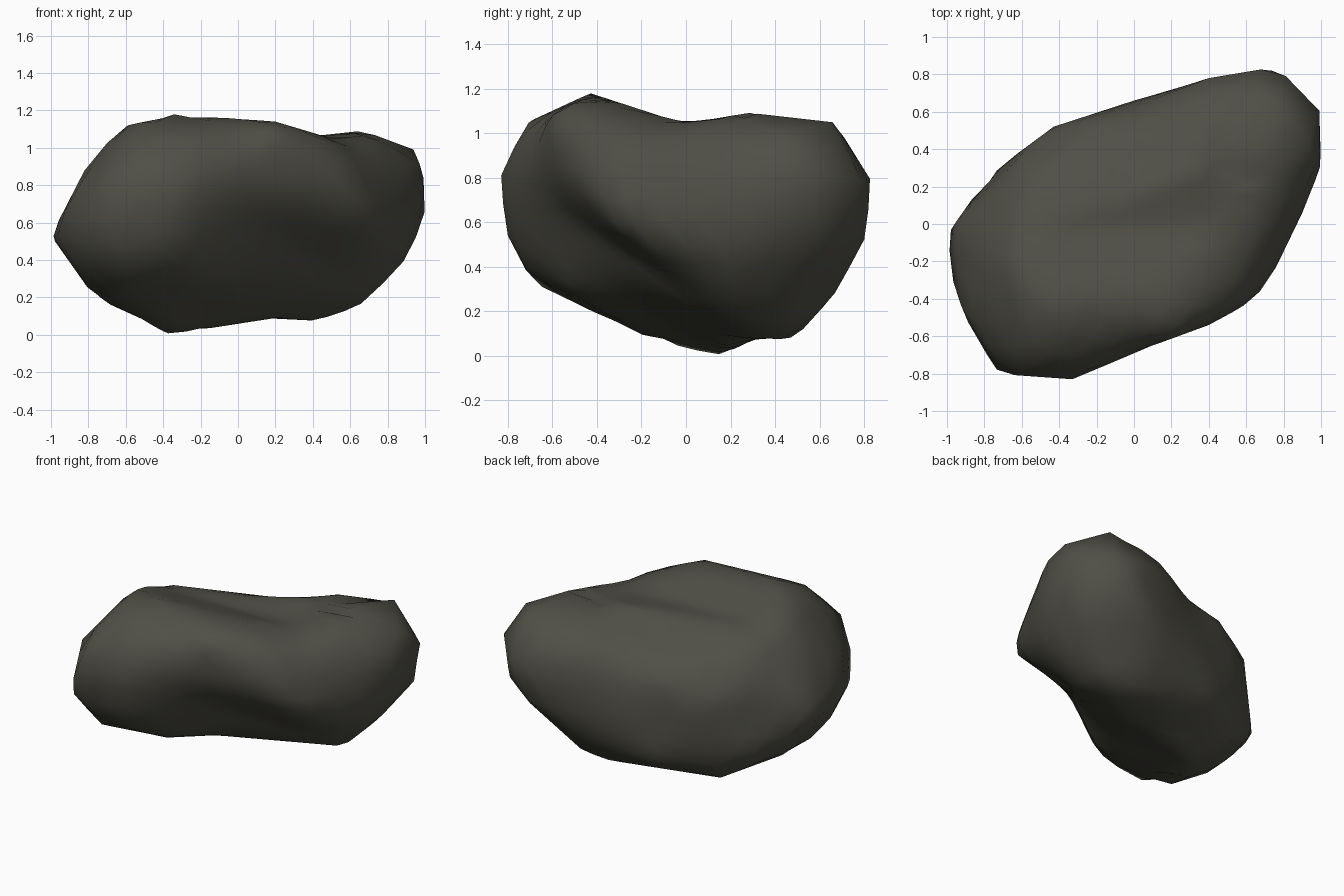
import bpy, bmesh, math
from mathutils import Vector

if "Cube" in bpy.data.objects:
    bpy.data.objects.remove(bpy.data.objects["Cube"])

# Outlines of the boulder seen square-on (front x-z, right y-z, top x-y)
FRONT = [(-1, .53), (-.82, .88), (-.63, 1.11), (-.34, 1.18), (.2, 1.14), (.5, 1.05), (.72, 1.11), (.93, 1.01),
         (.99, .87), (1, .65), (.9, .39), (.67, .16), (.4, .07), (.2, .09), (-.38, 0), (-.57, .12), (-.76, .19)]
RIGHT = [(-.84, .81), (-.71, 1.05), (-.43, 1.18), (-.03, 1.05), (.1, 1.06), (.38, 1.11), (.65, 1.06),
         (.84, .81), (.8, .52), (.67, .28), (.48, .07), (.34, .09), (.15, 0), (-.17, .08), (-.69, .33), (-.8, .54)]
TOP = [(-1, -.03), (-.74, .29), (-.43, .52), (0, .66), (.4, .78), (.76, .84), (.99, .62), (1, .31), (.9, .06),
       (.76, -.23), (.64, -.41), (.4, -.54), (.1, -.65), (-.33, -.83), (-.75, -.8), (-.95, -.44)]
# Outlines on three tilted planes, measured from the middle of the boulder
TILT_A = [(-1.07, -.14), (-.99, .21), (-.66, .54), (-.41, .555), (.22, .48), (.48, .48), (.78, .51), (1, .47),
          (1.17, .185), (1.12, -.06), (.89, -.3), (.67, -.47), (-.14, -.4), (-.45, -.415), (-.92, -.32)]
TILT_B = [(-1.17, .24), (-1.085, .415), (-.91, .49), (-.36, .59), (-.14, .68), (.12, .715), (.76, .56), (.99, .37),
          (1.07, .06), (1.03, -.09), (.89, -.34), (.71, -.49), (.22, -.67), (-.61, -.54), (-1.01, -.18), (-1.12, -.03)]
TILT_C = [(-.76, .19), (-.55, .68), (-.35, .88), (-.17, .906), (.05, .79), (.34, .45), (.54, .32), (.7, .09),
          (.75, -.38), (.48, -.65), (.255, -.73), (.05, -.7), (-.24, -.45), (-.41, -.12), (-.74, .1)]

MID = Vector((0, 0, .59))
CORE = Vector((0, .03, .64))


def plane(azimuth, elevation):
    """Right and up axes of a plane facing the given direction (0 = front)."""
    a, e = math.radians(azimuth), math.radians(elevation)
    right = Vector((math.cos(a), math.sin(a), 0))
    away = Vector((-math.sin(a), math.cos(a), 0))
    return right, away * math.sin(e) + Vector((0, 0, math.cos(e)))


def outline(points, axes, origin=Vector()):
    """Outline measured from the core, so every point is core-relative."""
    r, u = axes
    c = CORE - origin
    return r, u, [(x - c.dot(r), y - c.dot(u)) for x, y in points]


OUTLINES = [outline(FRONT, plane(0, 0)), outline(RIGHT, plane(90, 0)), outline(TOP, plane(0, 90)),
            outline(TILT_A, plane(35, 25), MID), outline(TILT_B, plane(215, 25), MID),
            outline(TILT_C, plane(140, -26), MID)]


def reach(d):
    """How far the stone may extend from its core along d, inside every outline."""
    best = 3.0
    for r, u, pts in OUTLINES:
        px, py = d.dot(r), d.dot(u)
        for (ax, ay), (bx, by) in zip(pts, pts[1:] + pts[:1]):
            ex, ey = bx - ax, by - ay
            det = px * ey - py * ex
            if abs(det) < 1e-9:
                continue
            t, s = (ax * ey - ay * ex) / det, (ax * py - ay * px) / det
            if t > 0 and 0 <= s <= 1:
                best = min(best, t)
    return best


def smooth(times, factor=.5):
    for _ in range(times):
        bmesh.ops.smooth_vert(bm, verts=bm.verts, factor=factor,
                              use_axis_x=True, use_axis_y=True, use_axis_z=True)


def clamp():
    for v in bm.verts:
        length = v.co.length
        d = v.co / length
        v.co = d * min(length, reach(d))


def pull(width):
    """Draw the surface softly out to every outline it falls short of."""
    for r, u, pts in OUTLINES:
        for (ax, ay), (bx, by) in zip(pts, pts[1:] + pts[:1]):
            for k in (0, .5):
                x, y = ax + (bx - ax) * k, ay + (by - ay) * k
                near = min(bm.verts, key=lambda v: (v.co.dot(r) - x) ** 2 + (v.co.dot(u) - y) ** 2)
                c = near.co.copy()
                move = r * (x - c.dot(r)) + u * (y - c.dot(u))
                if move.length < .004:
                    continue
                for v in bm.verts:
                    q = (v.co - c).length_squared / width ** 2
                    if q < 6:
                        v.co += move * math.exp(-q)


# Boulder: sphere cut to the outlines, worn smooth, then drawn back out to them
bm = bmesh.new()
bmesh.ops.create_icosphere(bm, subdivisions=4, radius=1)
for v in bm.verts:
    v.co = v.co.normalized() * reach(v.co.normalized())
smooth(7)
clamp()
for width in (.3, .25, .2, .16):
    pull(width)
    smooth(1, .4)
    clamp()
pull(.13)
clamp()

for v in bm.verts:
    v.co += CORE
for f in bm.faces:
    f.smooth = True
mesh = bpy.data.meshes.new("boulder")
bm.to_mesh(mesh)
bm.free()

stone = bpy.data.materials.new("dark olive stone")
stone.diffuse_color = (.08, .078, .062, 1)
stone.use_nodes = True
stone.node_tree.nodes["Principled BSDF"].inputs["Base Color"].default_value = stone.diffuse_color
mesh.materials.append(stone)
boulder = bpy.data.objects.new("boulder", mesh)
bpy.context.collection.objects.link(boulder)
